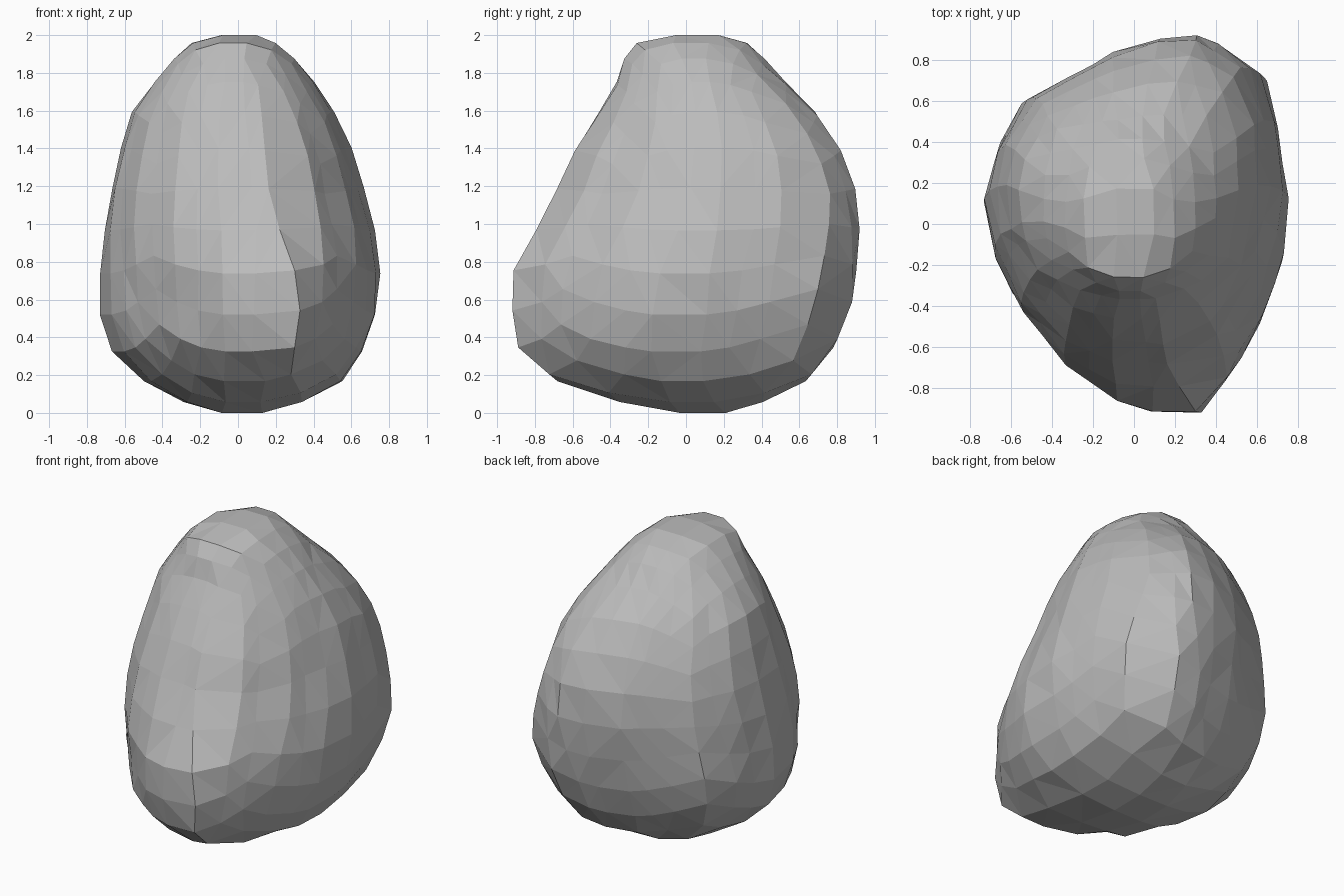
import bpy
import bmesh
import math
import random
from mathutils import Vector

default = bpy.data.objects.get("Cube")
if default:
    bpy.data.objects.remove(default, do_unlink=True)
random.seed(4)

# Plan outlines in percent of the limits, counter-clockwise:
# the angular belly, and the fuller shoulders above it
BELLY = [(100, 16), (94, 52), (87, 79), (51, 100), (27, 100), (-15, 90),
         (-74, 67), (-88, 47), (-100, 16), (-91, -16), (-80, -34),
         (-44, -72), (-20, -87), (0, -99), (24, -100), (45, -100),
         (60, -83), (77, -62), (88, -43), (99, -16)]
SHOULDERS = [(100, 10), (94, 50), (77, 82), (46, 100), (18, 99), (-15, 90),
             (-70, 64), (-93, 35), (-100, 10), (-97, -20), (-80, -55),
             (-50, -85), (-15, -99), (25, -100), (60, -82), (85, -45)]

# Height, then left/right and front/back limits, in hundredths
PROFILE = [(0, -13, 17, -8, 26), (7, -34, 39, -42, 46),
           (12, -42, 48, -64, 60), (18, -52, 57, -70, 65),
           (34, -68, 67, -88, 78), (40, -70, 69, -92, 81),
           (60, -75, 75, -92, 88), (77, -73, 75, -91, 90),
           (88, -72, 75, -85, 92), (110, -69, 69, -72, 92),
           (136, -63, 62, -60, 84), (160, -56, 51, -46, 68),
           (177, -43, 39, -36, 51), (190, -32, 28, -32, 40),
           (195, -28, 22, -31, 36), (200, -12, 13, -10, 22)]


def ramp(z, start, end):
    """Rise from 0 to 1 between two heights."""
    return min(1, max(0, (z - start) / (end - start)))


def limits_at(z):
    """Interpolated left, right, front and back limits at a height."""
    z = min(max(z * 100, 0), 200)
    for low, high in zip(PROFILE, PROFILE[1:]):
        if z <= high[0]:
            t = (z - low[0]) / (high[0] - low[0])
            return [(a + (b - a) * t) / 100 for a, b in zip(low[1:], high[1:])]


def outline_at(outline, ray):
    """Point of an outline in the given direction, caught by near corners."""
    points = [Vector(p) / 100 for p in outline]
    corner = min(points, key=lambda p: ray.angle(p))
    if ray.angle(corner) < math.radians(6):
        return corner
    for a, b in zip(points, points[1:] + points[:1]):
        edge = b - a
        det = ray.cross(edge)
        if abs(det) < 1e-9:
            continue
        distance = a.cross(edge) / det
        along = a.cross(ray) / det
        if distance > 0 and -1e-6 <= along <= 1 + 1e-6:
            return ray * distance
    return ray


def shape(direction, top):
    """Move a point of the round blank onto the boulder surface."""
    z = 1 + direction.z / top
    z += 0.08 * z * (2 - z)
    ray = direction.xy.normalized()
    # Oval base, angular belly, fuller shoulders, oval crown
    uv = ray.lerp(outline_at(BELLY, ray), ramp(z, 0, 0.22))
    uv = uv.lerp(outline_at(SHOULDERS, ray), ramp(z, 0.6, 1.1))
    uv = uv.lerp(ray, ramp(z, 1.5, 1.9))
    left, right, front, back = limits_at(z)
    return Vector(((left + right + (right - left) * uv.x) / 2,
                   (front + back + (back - front) * uv.y) / 2, z))


# Round blank made from an evenly divided cube
bm = bmesh.new()
bmesh.ops.create_cube(bm, size=2)
bmesh.ops.subdivide_edges(bm, edges=bm.edges[:], cuts=6, use_grid_fill=True)
for v in bm.verts:
    v.co = Vector([math.tan(c * math.pi / 4) for c in v.co]).normalized()
top = max(v.co.z for v in bm.verts)

# Boulder form with slightly uneven chipped facets
for v in bm.verts:
    v.co = shape(v.co, top)
    v.co.x += random.uniform(-0.005, 0.005)
    v.co.y += random.uniform(-0.005, 0.005)
bmesh.ops.triangulate(bm, faces=bm.faces[:])
bmesh.ops.recalc_face_normals(bm, faces=bm.faces[:])

mesh = bpy.data.meshes.new("boulder")
bm.to_mesh(mesh)
bm.free()
boulder = bpy.data.objects.new("boulder", mesh)
bpy.context.collection.objects.link(boulder)

# Plain grey stone
stone = bpy.data.materials.new("grey_stone")
stone.use_nodes = True
grey = (0.5, 0.5, 0.5, 1)
stone.diffuse_color = grey
for node in stone.node_tree.nodes:
    if node.type == 'BSDF_PRINCIPLED':
        node.inputs["Base Color"].default_value = grey
        node.inputs["Roughness"].default_value = 0.9
mesh.materials.append(stone)
